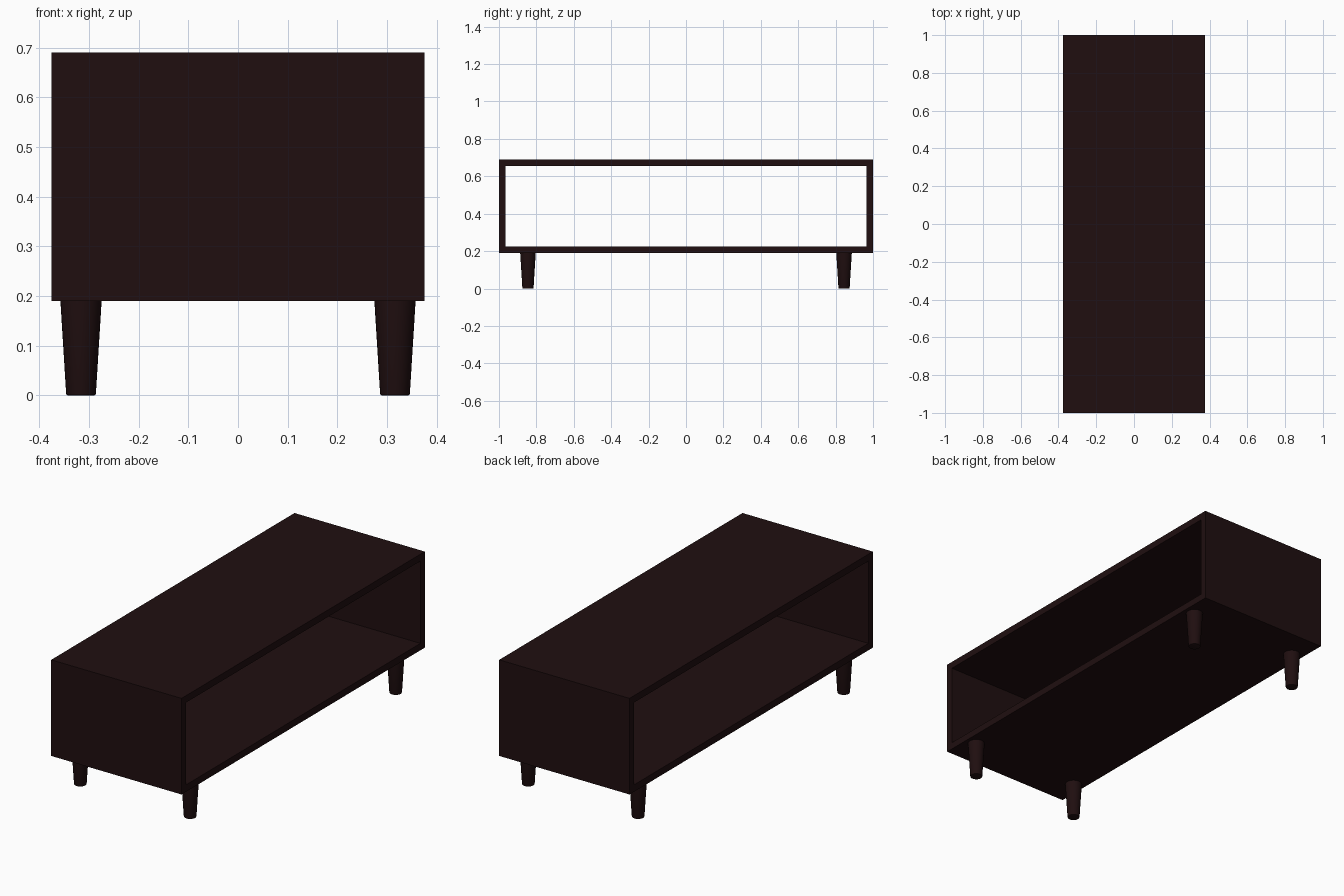
import bpy, bmesh, math

if "Cube" in bpy.data.objects:
    bpy.data.objects.remove(bpy.data.objects["Cube"])

wood = bpy.data.materials.new("dark_wood")
wood.diffuse_color = (0.014, 0.0045, 0.005, 1)
wood.use_nodes = True
wood.node_tree.nodes["Principled BSDF"].inputs["Base Color"].default_value = wood.diffuse_color

W, L = 0.375, 1.0          # half width, half length
Z0, Z1, T = 0.19, 0.69, 0.036


def finish(name, bm):
    bmesh.ops.recalc_face_normals(bm, faces=bm.faces)
    me = bpy.data.meshes.new(name)
    bm.to_mesh(me)
    bm.free()
    ob = bpy.data.objects.new(name, me)
    bpy.context.collection.objects.link(ob)
    me.materials.append(wood)
    return ob


# Open case: rectangular frame in the yz plane, extruded along x
def ring(bm, inset):
    y, lo, hi = L - inset, Z0 + inset, Z1 - inset
    return [bm.verts.new((-W, a, b)) for a, b in ((-y, lo), (y, lo), (y, hi), (-y, hi))]


bm = bmesh.new()
outer, inner = ring(bm, 0), ring(bm, T)
for i in range(4):
    j = (i + 1) % 4
    bm.faces.new((outer[i], outer[j], inner[j], inner[i]))
ext = bmesh.ops.extrude_face_region(bm, geom=bm.faces[:], use_keep_orig=True)
moved = [v for v in ext["geom"] if isinstance(v, bmesh.types.BMVert)]
bmesh.ops.translate(bm, verts=moved, vec=(2 * W, 0, 0))
finish("open_case", bm)


# Tapered round leg with a softened foot, spun from a profile
def leg(name, x, y):
    profile = [(0, 0), (0.027, 0), (0.029, 0.001), (0.030, 0.004), (0.0415, Z0), (0, Z0)]
    bm = bmesh.new()
    vs = [bm.verts.new((r, 0, z)) for r, z in profile]
    es = [bm.edges.new(p) for p in zip(vs, vs[1:])]
    bmesh.ops.spin(bm, geom=vs + es, cent=(0, 0, 0), axis=(0, 0, 1),
                   angle=math.tau, steps=32)
    bmesh.ops.remove_doubles(bm, verts=bm.verts, dist=1e-5)
    ob = finish(name, bm)
    ob.location = (x, y, 0)
    bpy.ops.object.select_all(action='DESELECT')
    ob.select_set(True)
    bpy.context.view_layer.objects.active = ob
    bpy.ops.object.shade_smooth_by_angle(angle=math.radians(40))


for sx, side in ((-1, "left"), (1, "right")):
    for sy, end in ((-1, "front"), (1, "back")):
        leg(f"{end}_{side}_leg", sx * 0.316, sy * 0.845)
